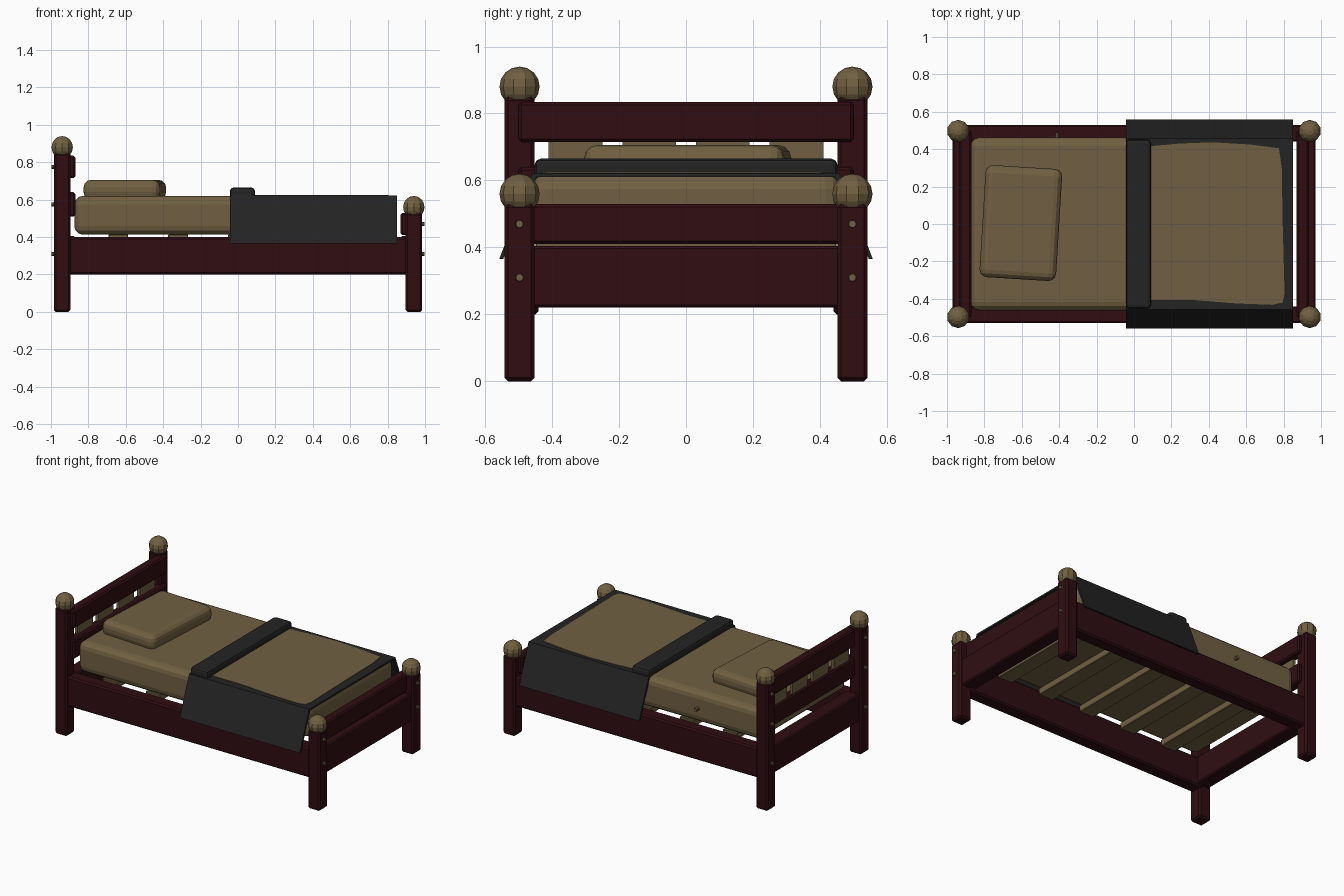
import bpy, bmesh, math
from mathutils import Vector

cube = bpy.data.objects.get("Cube")
if cube:
    bpy.data.objects.remove(cube, do_unlink=True)


def material(name, rgb):
    m = bpy.data.materials.new(name)
    m.use_nodes = True
    m.diffuse_color = (*rgb, 1)
    bsdf = m.node_tree.nodes["Principled BSDF"]
    bsdf.inputs["Base Color"].default_value = (*rgb, 1)
    bsdf.inputs["Roughness"].default_value = 0.8
    return m


WOOD = material("dark red wood", (0.029, 0.004, 0.006))
TAN = material("tan", (0.165, 0.118, 0.054))
GREY = material("charcoal cloth", (0.017, 0.017, 0.017))


def finish(name, bm, mat):
    bmesh.ops.recalc_face_normals(bm, faces=bm.faces)
    mesh = bpy.data.meshes.new(name)
    bm.to_mesh(mesh)
    bm.free()
    mesh.materials.append(mat)
    ob = bpy.data.objects.new(name, mesh)
    bpy.context.collection.objects.link(ob)
    return ob


def box(name, xs, ys, zs, mat, bevel=0.0, segments=1):
    """Bevelled box given by its extent along each axis."""
    bm = bmesh.new()
    bmesh.ops.create_cube(bm, size=1)
    lo, hi = Vector((xs[0], ys[0], zs[0])), Vector((xs[1], ys[1], zs[1]))
    mid, size = (lo + hi) / 2, hi - lo
    bmesh.ops.scale(bm, vec=size, verts=bm.verts)
    if bevel:
        bmesh.ops.bevel(bm, geom=bm.edges[:], offset=bevel, segments=segments,
                        profile=0.5, affect='EDGES')
    ob = finish(name, bm, mat)
    ob.location = mid
    return ob


def ball(name, centre, radius):
    bm = bmesh.new()
    bmesh.ops.create_uvsphere(bm, u_segments=10, v_segments=8, radius=radius)
    ob = finish(name, bm, TAN)
    ob.location = centre


def peg(name, centre, length, rotation):
    bm = bmesh.new()
    bmesh.ops.create_cone(bm, cap_ends=True, segments=10, radius1=0.013,
                          radius2=0.011, depth=length)
    ob = finish(name, bm, TAN)
    ob.location = centre
    ob.rotation_euler = rotation


def prism(name, points, axis_vec, mat):
    """Polygon extruded along a vector."""
    bm = bmesh.new()
    face = bm.faces.new([bm.verts.new(p) for p in points])
    out = bmesh.ops.extrude_face_region(bm, geom=[face], use_keep_orig=True)
    verts = [g for g in out["geom"] if isinstance(g, bmesh.types.BMVert)]
    bmesh.ops.translate(bm, vec=axis_vec, verts=verts)
    finish(name, bm, mat)


# Posts with ball finials and pegs
ends = {"head": (-1, 0.85, 0.88, (0.31, 0.575, 0.775)),
        "foot": (1, 0.53, 0.56, (0.31, 0.47))}
for end, (sx, top, ball_z, pegs) in ends.items():
    for side, sy in (("left", 1), ("right", -1)):
        x, y = sx * 0.94, sy * 0.497
        box(f"{end}_post_{side}", (x - 0.045, x + 0.045), (y - 0.045, y + 0.045),
            (0, top), WOOD, 0.011)
        ball(f"{end}_finial_{side}", (x, y, ball_z), 0.06)
        for z in pegs:
            peg(f"{end}_peg_{side}", (sx * 0.985, y, z), 0.025,
                (0, sx * math.pi / 2, 0))

    # Lower end rail
    box(f"{end}_rail", sorted((sx * 0.87, sx * 0.97)), (-0.46, 0.46),
        (0.22, 0.405), WOOD, 0.008)

# Boards of the head and foot ends
box("head_board_upper", (-0.935, -0.87), (-0.5, 0.5), (0.715, 0.835), WOOD, 0.009)
box("head_board_lower", (-0.935, -0.87), (-0.5, 0.5), (0.51, 0.64), WOOD, 0.009)
box("foot_board", (0.87, 0.935), (-0.5, 0.5), (0.41, 0.53), WOOD, 0.009)

# Upright slats between the head boards
for i in range(4):
    y = -0.33 + i * 0.22
    box("head_slat", (-0.925, -0.905), (y - 0.08, y + 0.08), (0.6, 0.75), TAN)

# Side rails
for side, sy in (("left", 1), ("right", -1)):
    box(f"side_rail_{side}", (-0.91, 0.91), sorted((sy * 0.44, sy * 0.53)),
        (0.2, 0.4), WOOD, 0.01)

# Cross slats under the mattress
for i in range(5):
    x = -0.64 + i * 0.32
    box("cross_slat", (x - 0.053, x + 0.053), (-0.45, 0.45), (0.37, 0.415), TAN, 0.004)

# Mattress, its button and the pillow
box("mattress", (-0.875, 0.84), (-0.462, 0.462), (0.413, 0.62), TAN, 0.045, 3)
peg("mattress_button", (-0.41, 0.473, 0.51), 0.03, (-math.pi / 2, 0, 0))
pillow = box("pillow", (-0.81, -0.4), (-0.295, 0.305), (0.6, 0.706), TAN, 0.04, 3)
pillow.rotation_euler.z = math.radians(-3.5)

# Blanket draped over the mattress with flared sides
outer = [(0.558, 0.365), (0.458, 0.622)]
inner = [(0.446, 0.61), (0.546, 0.365)]
profile = outer + [(-y, z) for y, z in reversed(outer)]
profile += [(-y, z) for y, z in reversed(inner)] + inner
prism("blanket", [(-0.043, y, z) for y, z in profile], (0.893, 0, 0), GREY)

# Sheet patch on the blanket, with a slightly wavy outline
patch = [(0.08, 0.415), (0.24, 0.43), (0.42, 0.437), (0.62, 0.425), (0.775, 0.405),
         (0.79, 0.3), (0.795, 0), (0.805, -0.37), (0.795, -0.42), (0.74, -0.432),
         (0.55, -0.425), (0.3, -0.405), (0.08, -0.405)]
prism("sheet_patch", [(x, y, 0.619) for x, y in patch], (0, 0, 0.006), TAN)

# Folded edge of the blanket
box("blanket_fold", (-0.043, 0.09), (-0.452, 0.452), (0.605, 0.665), GREY, 0.018, 2)
